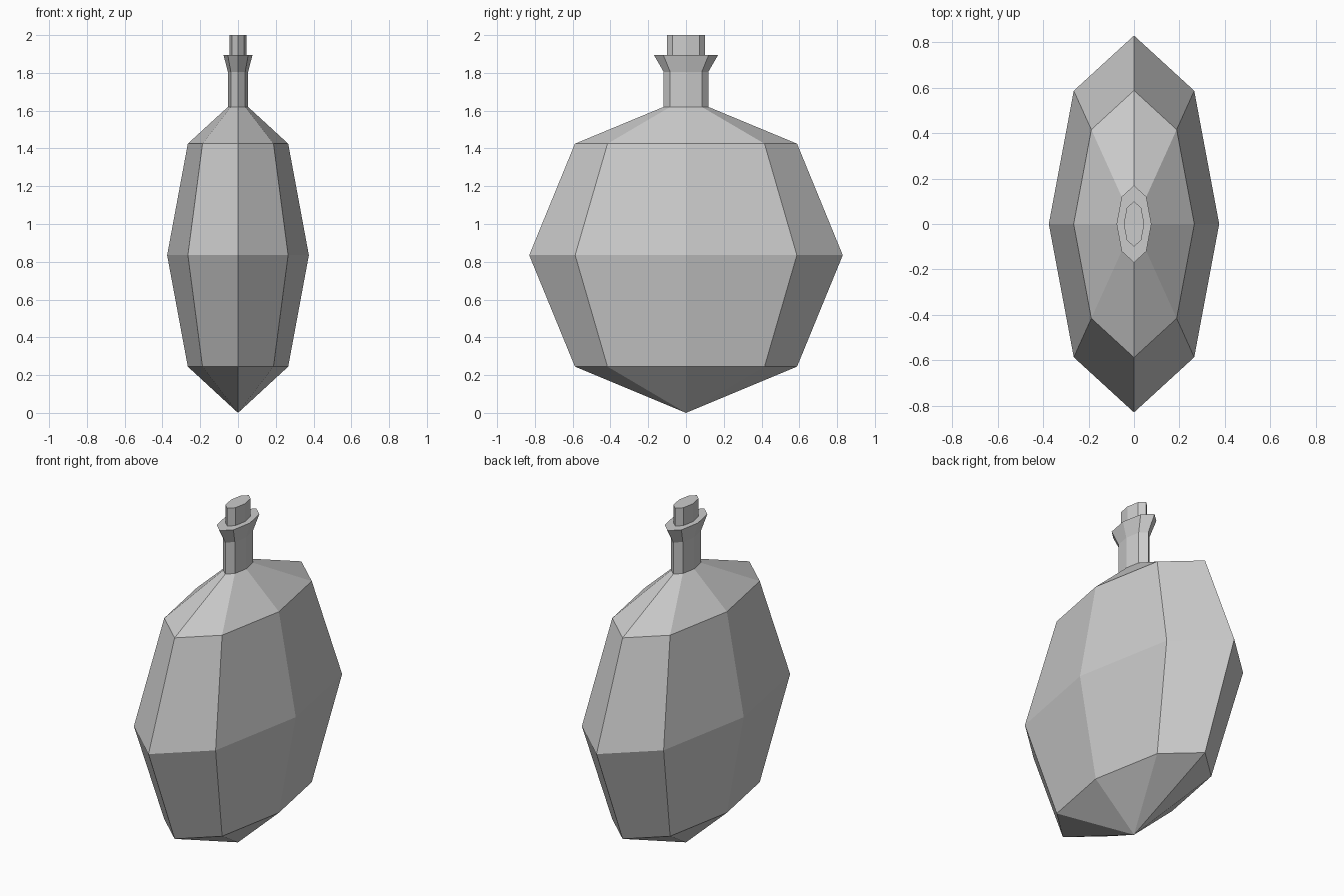
import bpy
import math

if "Cube" in bpy.data.objects:
    bpy.data.objects.remove(bpy.data.objects["Cube"])

SIDES = 8
SQUASH = 0.452  # width in x relative to depth in y

glass = bpy.data.materials.new("grey glass")
glass.diffuse_color = (0.6, 0.6, 0.6, 1)
glass.use_nodes = True
glass.node_tree.nodes["Principled BSDF"].inputs["Base Color"].default_value = glass.diffuse_color


def lathe(name, profile):
    """Turn (radius, height) points into a flattened eight-sided solid."""
    verts, faces, rings = [], [], []
    for r, z in profile:
        start = len(verts)
        n = SIDES if r > 0 else 1
        for i in range(n):
            a = math.tau * i / SIDES
            verts.append((r * SQUASH * math.cos(a), r * math.sin(a), z))
        rings.append([start + i % n for i in range(SIDES)])
    for low, high in zip(rings, rings[1:]):
        for i in range(SIDES):
            j = (i + 1) % SIDES
            quad = [low[i], low[j], high[j], high[i]]
            faces.append(list(dict.fromkeys(quad)))
    # Close flat ends
    if profile[0][0] > 0:
        faces.append(rings[0][::-1])
    if profile[-1][0] > 0:
        faces.append(rings[-1])
    mesh = bpy.data.meshes.new(name)
    mesh.from_pydata(verts, [], faces)
    mesh.materials.append(glass)
    obj = bpy.data.objects.new(name, mesh)
    bpy.context.collection.objects.link(obj)
    return obj


# Faceted flask with a pointed base, and its flared neck
lathe("flask", [(0, 0), (0.588, 0.245), (0.83, 0.835), (0.588, 1.425),
                (0.118, 1.62), (0.118, 1.805), (0.17, 1.895)])

# Stopper standing in the mouth
lathe("stopper", [(0.1, 1.85), (0.1, 2.0)])
